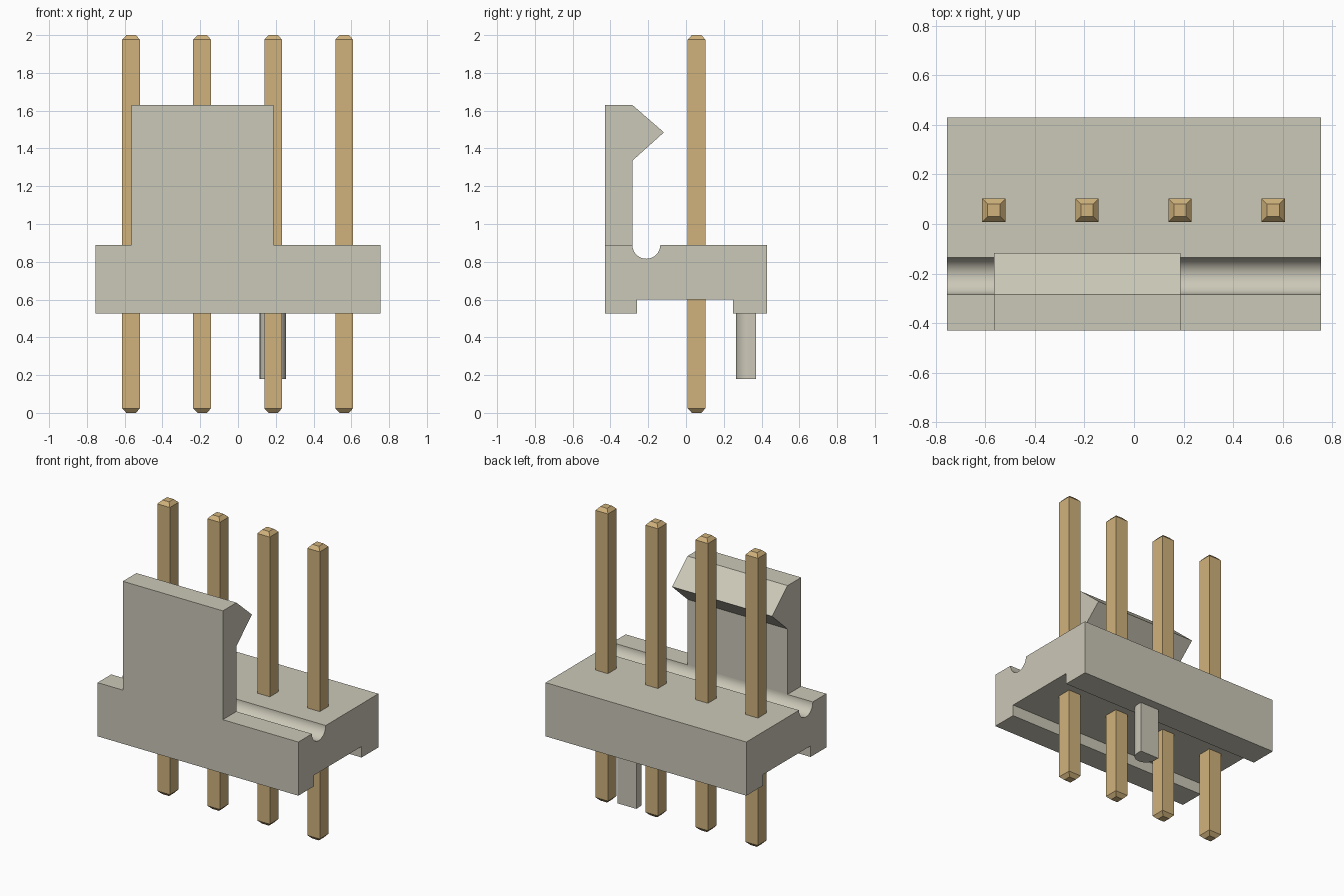
import bpy, bmesh, math
from mathutils import Vector

cube = bpy.data.objects.get("Cube")
if cube:
    bpy.data.objects.remove(cube, do_unlink=True)


def material(name, rgb):
    m = bpy.data.materials.new(name)
    m.use_nodes = True
    m.diffuse_color = (*rgb, 1)
    m.node_tree.nodes["Principled BSDF"].inputs["Base Color"].default_value = (*rgb, 1)
    return m


plastic = material("warm grey plastic", (0.60, 0.58, 0.48))
brass = material("brass", (0.63, 0.445, 0.20))


def arc(cu, cv, r, start, end, n=24):
    """Points on an arc, angles in degrees."""
    angles = [math.radians(start + (end - start) * i / n) for i in range(n + 1)]
    return [(cu + r * math.cos(a), cv + r * math.sin(a)) for a in angles]


def finish(name, bm, mat):
    bmesh.ops.recalc_face_normals(bm, faces=bm.faces[:])
    mesh = bpy.data.meshes.new(name)
    bm.to_mesh(mesh)
    bm.free()
    mesh.materials.append(mat)
    ob = bpy.data.objects.new(name, mesh)
    bpy.context.collection.objects.link(ob)
    bpy.ops.object.select_all(action='DESELECT')
    ob.select_set(True)
    bpy.context.view_layer.objects.active = ob
    bpy.ops.object.shade_smooth_by_angle(angle=math.radians(30))
    return ob


def prism(name, profile, place, sweep, mat):
    """Extrude a 2D profile, placed in space by place(u, v), along sweep."""
    bm = bmesh.new()
    face = bm.faces.new([bm.verts.new(place(u, v)) for u, v in profile])
    result = bmesh.ops.extrude_face_region(bm, geom=[face])
    verts = [g for g in result["geom"] if isinstance(g, bmesh.types.BMVert)]
    bmesh.ops.translate(bm, verts=verts, vec=Vector(sweep))
    return finish(name, bm, mat)


# Housing base: underside channel and round relief groove, swept along x
base = [(-0.43, 0.525), (-0.26, 0.525), (-0.26, 0.60), (0.25, 0.60),
        (0.25, 0.525), (0.43, 0.525), (0.43, 0.89)]
base += arc(-0.21, 0.89, 0.074, 0, -180) + [(-0.43, 0.89)]
prism("housing_base", base, lambda y, z: (-0.755, y, z), (1.51, 0, 0), plastic)

# Locking tab with hooked top
tab = [(-0.43, 0.89), (-0.284, 0.89), (-0.284, 1.335), (-0.117, 1.485),
       (-0.284, 1.63), (-0.43, 1.63)]
prism("locking_tab", tab, lambda y, z: (-0.565, y, z), (0.752, 0, 0), plastic)

# Locating peg: flat back, rounded front
peg = [(0.255, 0.37), (0.115, 0.37)] + arc(0.185, 0.335, 0.07, 180, 360)
prism("locating_peg", peg, lambda x, y: (x, y, 0.18), (0, 0, 0.43), plastic)


# Square contact pins with tapered ends
def pin(name, x, y):
    bm = bmesh.new()
    rings = []
    for half, z in ((0.025, 0), (0.047, 0.024), (0.047, 1.976), (0.025, 2)):
        rings.append([bm.verts.new((x + sx * half, y + sy * half, z))
                      for sx, sy in ((-1, -1), (1, -1), (1, 1), (-1, 1))])
    for low, high in zip(rings, rings[1:]):
        for i in range(4):
            j = (i + 1) % 4
            bm.faces.new((low[i], low[j], high[j], high[i]))
    bm.faces.new(rings[0])
    bm.faces.new(rings[-1])
    return finish(name, bm, brass)


for i in range(4):
    pin(f"contact_pin_{i + 1}", -0.566 + 0.376 * i, 0.056)
